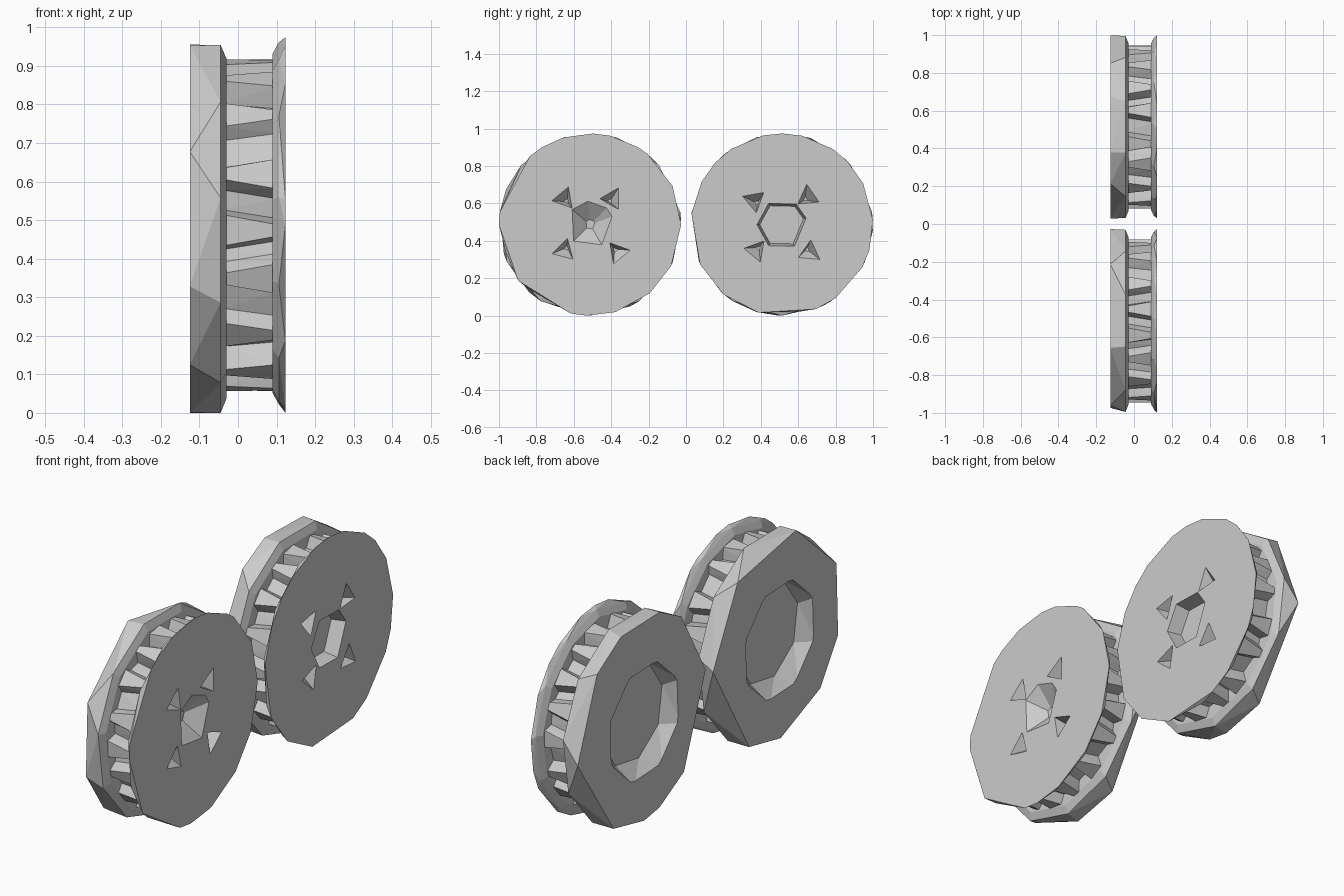
import bpy
import bmesh
import random
from math import cos, sin, pi, radians
from mathutils import Vector

if "Cube" in bpy.data.objects:
    bpy.data.objects.remove(bpy.data.objects["Cube"], do_unlink=True)

random.seed(4)
RADIUS = 0.487

grey = bpy.data.materials.new("light_grey")
grey.use_nodes = True
colour = (0.6, 0.6, 0.6, 1)
grey.diffuse_color = colour
grey.node_tree.nodes["Principled BSDF"].inputs["Base Color"].default_value = colour


def ring(x, radius, angles, y=0, z=0):
    """Polygon in a plane across the axle, angles in degrees."""
    return [Vector((x, y + radius * cos(radians(a)), z + radius * sin(radians(a))))
            for a in angles]


def even(count, start=0):
    return [start + 360 * i / count for i in range(count)]


def finish(name, bm, location):
    bmesh.ops.recalc_face_normals(bm, faces=bm.faces[:])
    mesh = bpy.data.meshes.new(name)
    bm.to_mesh(mesh)
    bm.free()
    mesh.materials.append(grey)
    obj = bpy.data.objects.new(name, mesh)
    obj.location = location
    bpy.context.scene.collection.objects.link(obj)
    return obj


def faceted_disc(name, rings, location):
    """Irregular faceted disc wrapped around several polygons."""
    bm = bmesh.new()
    for points in rings:
        for p in points:
            bm.verts.new(p)
    bmesh.ops.convex_hull(bm, input=bm.verts[:])
    loose = [v for v in bm.verts if not v.link_faces]
    bmesh.ops.delete(bm, geom=loose, context='VERTS')
    bmesh.ops.dissolve_limit(bm, angle_limit=radians(0.5),
                             verts=bm.verts[:], edges=bm.edges[:])
    return finish(name, bm, location)


def loft(name, first, second, location):
    """Closed solid between two polygons with equal point counts."""
    bm = bmesh.new()
    a = [bm.verts.new(p) for p in first]
    b = [bm.verts.new(p) for p in second]
    bm.faces.new(a)
    bm.faces.new(b)
    sides = []
    for i in range(len(a)):
        j = (i + 1) % len(a)
        sides.append(bm.faces.new((a[i], a[j], b[j], b[i])))
    bmesh.ops.triangulate(bm, faces=sides)
    return finish(name, bm, location)


def cut(targets, cutter):
    cutter.hide_render = True
    for obj in targets:
        mod = obj.modifiers.new("recess", 'BOOLEAN')
        mod.operation = 'DIFFERENCE'
        mod.solver = 'EXACT'
        mod.object = cutter
        bpy.context.view_layer.objects.active = obj
        with bpy.context.temp_override(object=obj, active_object=obj):
            bpy.ops.object.modifier_apply(modifier=mod.name)
    bpy.data.objects.remove(cutter, do_unlink=True)


def toothed_drum(name, location, teeth=18):
    """Drum whose teeth narrow towards alternating ends."""
    left, right = [], []
    pitch = 360 / teeth
    for i in range(teeth):
        middle = i * pitch + random.uniform(-3, 3)
        root = random.uniform(0.37, 0.395)
        wide, narrow = 0.27 * pitch, 0.1 * pitch
        ends = (wide, narrow) if i % 2 else (narrow, wide)
        for points, x, half in ((left, -0.04, ends[0]), (right, 0.1, ends[1])):
            for radius, offset in ((root, -half - 2.5), (0.432, -half),
                                   (0.432, half), (root, half + 2.5)):
                points += ring(x, radius, [middle + offset])
    return loft(name, left, right, location)


def wheel(label, y, outline, back_outline, pits, hub, hub_floor):
    location = (0, y, RADIUS)
    # Thick inner flange
    back = faceted_disc(label + "_thick_flange", [
        ring(-0.125, RADIUS, back_outline),
        ring(-0.045, RADIUS, even(11, 8)),
        ring(-0.03, 0.45, even(11, 8))], location)
    # Thin outer flange
    front = faceted_disc(label + "_thin_flange", [
        ring(0.123, RADIUS, outline),
        ring(0.106, 0.475, even(13, 5)),
        ring(0.09, 0.445, even(13, 5))], location)
    drum = toothed_drum(label + "_toothed_drum", location)

    # Wide recess behind
    cut([back], loft("back_cutter",
                     ring(-0.14, 0.28, even(8, 20), -0.02, -0.02),
                     ring(-0.065, 0.235, even(8, 32), -0.01, 0.01), location))
    # Hub recess
    cut([front, drum], loft("hub_cutter",
                            ring(0.13, 0.135, hub),
                            ring(0.055, 0.135 * hub_floor, hub), location))
    # Four three-sided pits around the hub
    for py, pz, turn in pits:
        cut([front, drum], loft("pit_cutter",
                                ring(0.13, 0.072, even(3, turn), py, pz),
                                ring(0.06, 0.015, even(3, turn), py * 0.9, pz * 0.9),
                                location))


wheel("front", -0.513,
      [0, 25, 51, 58, 77, 88, 107, 122, 131, 172, 180, 218, 258, 268, 286, 311, 333],
      [3, 52, 107, 157, 199, 228, 267, 296],
      [(-0.14, 0.14, 70), (0.12, 0.14, 60), (-0.14, -0.14, 75), (0.15, -0.15, 10)],
      [20, 45, 95, 140, 225, 300], 0.2)

wheel("rear", 0.513,
      [3, 27, 44, 56, 77, 90, 102, 124, 137, 152, 173, 206, 230, 255, 292, 306, 332, 344],
      [46, 71, 106, 128, 173, 229, 254, 268, 296, 356],
      [(-0.15, 0.13, 40), (0.14, 0.15, 95), (-0.14, -0.14, 170), (0.15, -0.15, 85)],
      [15, 55, 122, 180, 238, 300], 0.88)
